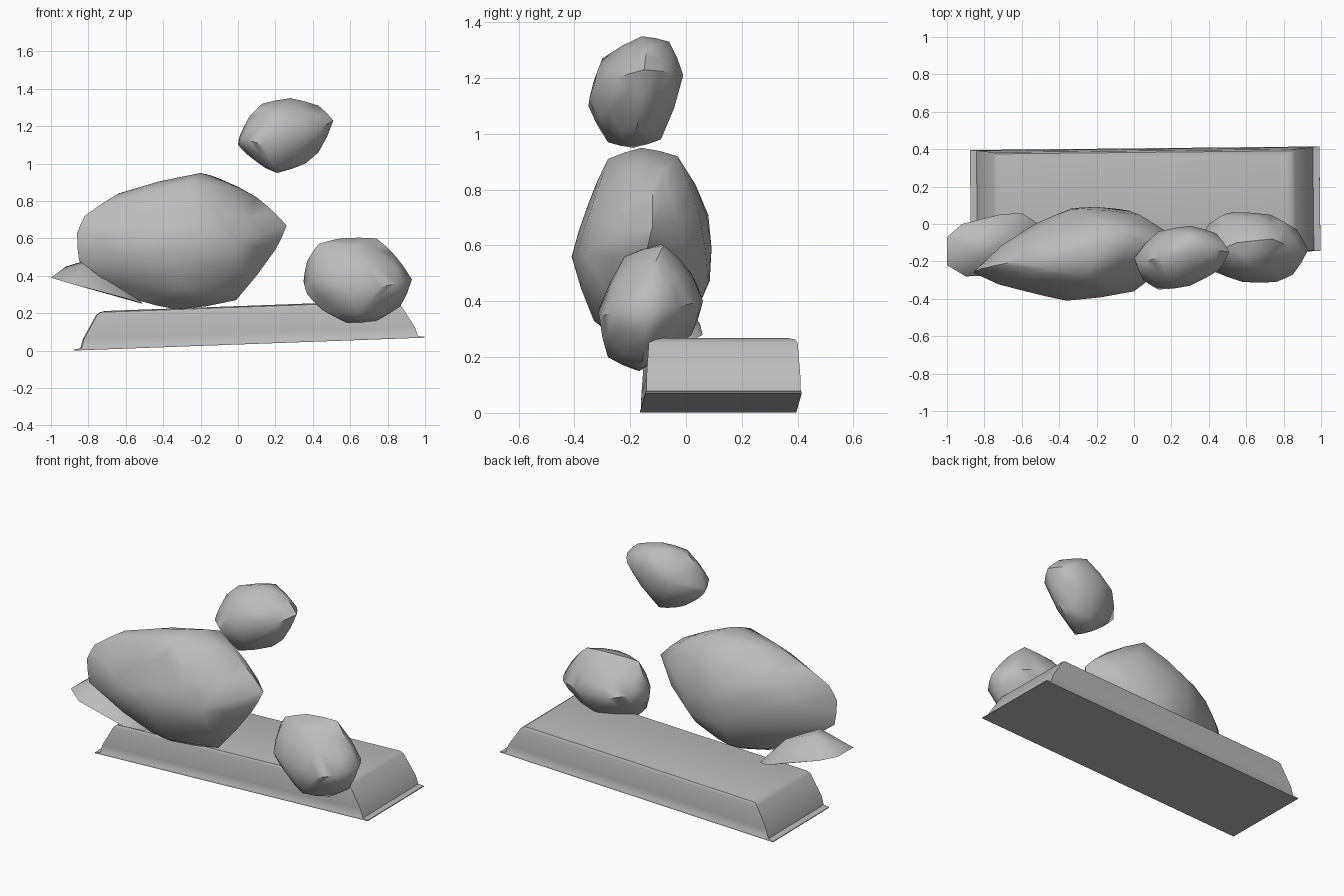
import bpy, bmesh
from mathutils import Matrix
from math import radians

cube = bpy.data.objects.get("Cube")
if cube:
    bpy.data.objects.remove(cube, do_unlink=True)

stone = bpy.data.materials.new("stone_grey")
stone.use_nodes = True
stone.diffuse_color = (0.5, 0.5, 0.5, 1)
stone.node_tree.nodes["Principled BSDF"].inputs["Base Color"].default_value = stone.diffuse_color


def finish(name, bm, angle):
    """Turn the bmesh into a shaded object."""
    bmesh.ops.recalc_face_normals(bm, faces=bm.faces)
    mesh = bpy.data.meshes.new(name)
    bm.to_mesh(mesh)
    bm.free()
    mesh.materials.append(stone)
    obj = bpy.data.objects.new(name, mesh)
    bpy.context.collection.objects.link(obj)
    bpy.ops.object.select_all(action="DESELECT")
    obj.select_set(True)
    bpy.context.view_layer.objects.active = obj
    bpy.ops.object.shade_smooth_by_angle(angle=radians(angle))
    return obj


def rock(name, corners, rounding=0.15):
    """Faceted boulder: hull around its corners (in hundredths), slightly rounded."""
    bm = bmesh.new()
    for corner in corners:
        bm.verts.new([c / 100 for c in corner])
    bmesh.ops.convex_hull(bm, input=bm.verts[:])
    loose = [v for v in bm.verts if not v.link_faces]
    bmesh.ops.delete(bm, geom=loose, context="VERTS")
    bm.normal_update()
    if rounding:
        bmesh.ops.subdivide_edges(bm, edges=bm.edges[:], cuts=1,
                                  smooth=rounding, use_grid_fill=True)
    return finish(name, bm, 50)


def stacked_slab(name, levels, placement):
    """Slab lofted through rectangles given as (half length, half depth, height)."""
    bm = bmesh.new()
    rings = []
    for hx, hy, z in levels:
        signs = ((-1, -1), (1, -1), (1, 1), (-1, 1))
        rings.append([bm.verts.new((sx * hx, sy * hy, z)) for sx, sy in signs])
    for low, high in zip(rings, rings[1:]):
        for i in range(4):
            j = (i + 1) % 4
            bm.faces.new((low[i], low[j], high[j], high[i]))
    bm.faces.new(rings[0][::-1])
    bm.faces.new(rings[-1])
    bm.transform(placement)
    return finish(name, bm, 35)


# Tilted base slab with a thin lip and sloping ends
tilt = Matrix.Rotation(radians(-2.1), 4, "Y")
yaw = Matrix.Rotation(radians(0.6), 4, "Z")
stacked_slab("base_slab",
             [(.935, .28, 0), (.935, .28, .005), (.9, .277, .01), (.885, .276, .06),
              (.81, .267, .185), (.79, .258, .199), (.76, .235, .205)],
             Matrix.Translation((.06, .125, .035)) @ yaw @ tilt)

# Large boulder: outline, front bulge, back bulge
rock("large_boulder", [
    (-86, -26, 63), (-82, -24, 72), (-64, -20, 84), (-20, -16, 95), (10, -12, 82),
    (26, -12, 67), (20, -15, 54), (-1, -18, 27), (-33, -17, 22), (-54, -18, 27),
    (-85, -25, 48),
    (-36, -41, 56), (-58, -36, 60), (0, -36, 58), (-30, -35, 75), (-25, -28, 91),
    (-30, -33, 33),
    (-33, 8, 71), (-8, 8, 47), (-10, -3, 92), (3, 5, 70), (-53, 0, 60),
    (-30, 0, 30), (-33, 8, 48)])

# Boulder resting on the slab's left end
rock("side_boulder", [
    (35, -10, 37), (37, -12, 48), (43, -15, 57), (55, -10, 60), (74, -8, 60),
    (83, -12, 52), (93, -14, 38), (87, -15, 24), (74, -16, 16), (58, -17, 15),
    (45, -15, 22), (37, -14, 30),
    (58, -31, 38), (76, -31, 34), (85, -27, 36), (42, -25, 38), (62, -22, 56),
    (64, -28, 20),
    (50, 6, 40), (73, 5, 40), (87, -3, 38), (40, 0, 42), (62, 2, 28), (60, 2, 50)])

# Floating upper boulder
rock("upper_boulder", [
    (0, -18, 110), (1, -19, 115), (6, -20, 125), (13, -18, 132), (28, -16, 135),
    (43, -14, 131), (51, -15, 123), (43, -17, 106), (36, -18, 100), (21, -19, 95),
    (14, -20, 98), (6, -20, 104),
    (13, -35, 110), (30, -33, 117), (45, -25, 120), (20, -30, 127), (20, -28, 97),
    (5, -30, 113),
    (30, -1, 121), (44, -5, 122), (13, -4, 118), (30, -6, 133), (25, -9, 98)])

# Flat-bottomed shard tucked under the large boulder
rock("flat_shard", [
    (-100, -7, 39), (-100, -22, 39), (-90, -28, 36), (-92, 0, 37), (-72, 5, 32),
    (-60, 6, 28), (-51, 0, 25), (-51, -20, 25), (-60, -27, 28),
    (-92, -10, 45), (-82, -7, 48), (-80, -18, 47), (-66, -4, 42), (-56, -8, 32)],
    rounding=0)
